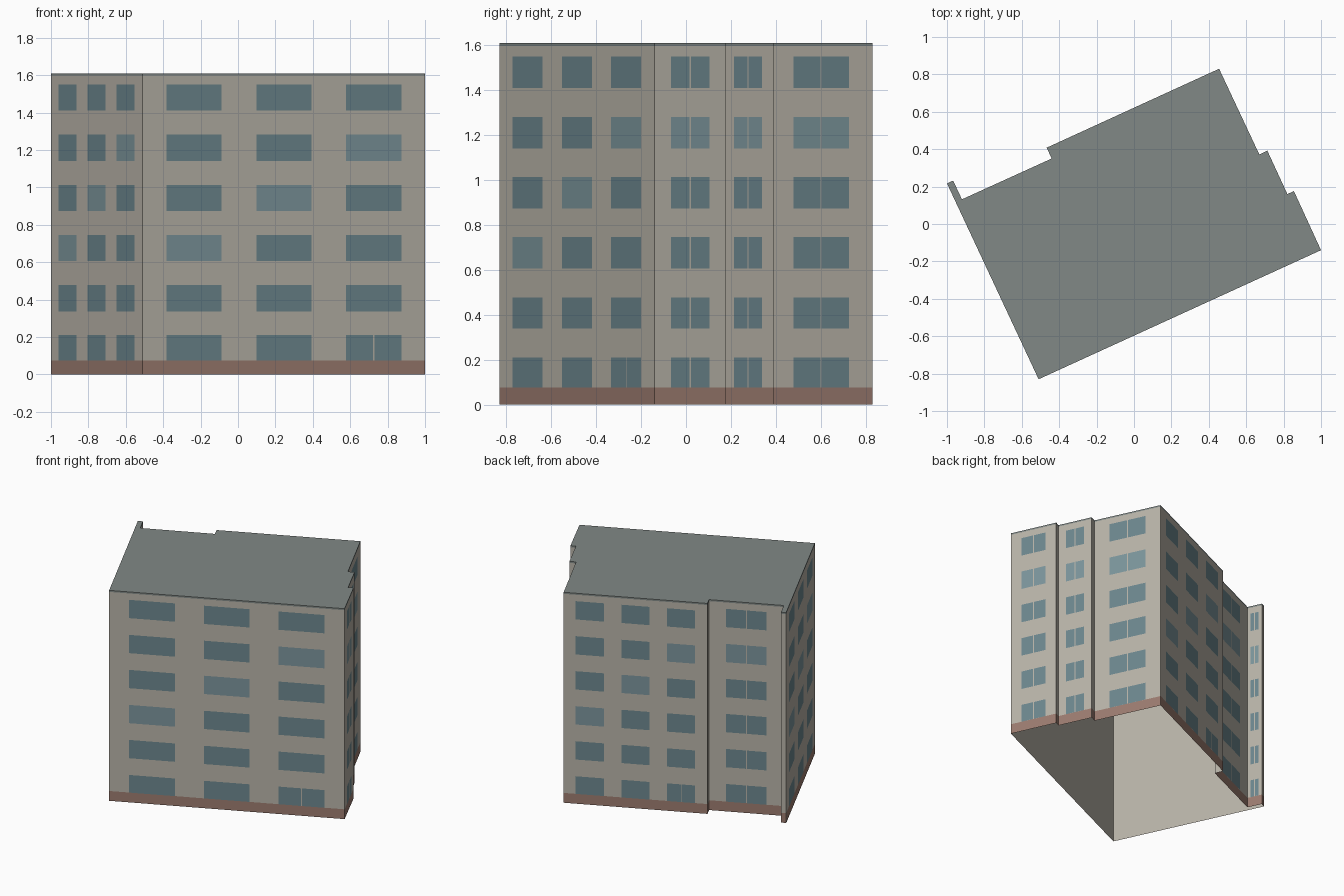
import bpy, bmesh
from mathutils import Vector

if "Cube" in bpy.data.objects:
    bpy.data.objects.remove(bpy.data.objects["Cube"])

HEIGHT, ROOF, BASE = 1.61, 0.012, 0.075
FLOORS, PITCH, SILL, HEAD = 6, 0.268, 0.07, 0.21
GAP = 0.0015      # panels sit just proud of the wall
MULLION = 0.006

# Footprint, counter-clockwise from the front left corner
PLAN = [Vector(p) for p in [
    (-0.51, -0.83), (1.0, -0.14), (0.855, 0.176), (0.82, 0.16),
    (0.713, 0.392), (0.67, 0.372), (0.455, 0.83), (-0.467, 0.408),
    (-0.44, 0.35), (-0.92, 0.132), (-0.967, 0.232), (-1.0, 0.217)]]


def material(name, rgb):
    m = bpy.data.materials.new(name)
    m.diffuse_color = (*rgb, 1)
    m.use_nodes = True
    m.node_tree.nodes["Principled BSDF"].inputs["Base Color"].default_value = m.diffuse_color
    return m


def finish(bm, name, *mats):
    me = bpy.data.meshes.new(name)
    bm.to_mesh(me)
    bm.free()
    ob = bpy.data.objects.new(name, me)
    bpy.context.collection.objects.link(ob)
    for m in mats:
        me.materials.append(m)
    return ob


def wall_panel(bm, i, u0, u1, z0, z1, off=0.0, mat=0):
    """Upright rectangle on wall i between fractions u0 and u1."""
    a, b = PLAN[i], PLAN[(i + 1) % len(PLAN)]
    d = b - a
    n = Vector((d.y, -d.x)).normalized() * off
    p, q = a + d * u0 + n, a + d * u1 + n
    f = bm.faces.new([bm.verts.new((v.x, v.y, z)) for v, z in
                      ((p, z0), (q, z0), (q, z1), (p, z1))])
    f.material_index = mat


def wall_length(i):
    return (PLAN[(i + 1) % len(PLAN)] - PLAN[i]).length


wall_mat = material("plaster", (0.48, 0.45, 0.39))
base_mat = material("plinth_brown", (0.33, 0.20, 0.16))
roof_mat = material("roof_grey", (0.22, 0.25, 0.24))
glass_mat = material("glass", (0.15, 0.24, 0.27))
pale_mat = material("pale_glass", (0.20, 0.30, 0.33))

# Outer walls, open underneath
bm = bmesh.new()
for i in range(len(PLAN)):
    wall_panel(bm, i, 0, 1, 0, HEIGHT - ROOF)
bmesh.ops.remove_doubles(bm, verts=bm.verts, dist=1e-4)
finish(bm, "walls", wall_mat)

# Brown plinth band
bm = bmesh.new()
for i in range(len(PLAN)):
    wall_panel(bm, i, 0, 1, 0, BASE, GAP / 2)
finish(bm, "plinth", base_mat)

# Flat roof slab
bm = bmesh.new()
face = bm.faces.new([bm.verts.new((p.x, p.y, HEIGHT - ROOF)) for p in PLAN])
ext = bmesh.ops.extrude_face_region(bm, geom=[face], use_keep_orig=True)
bmesh.ops.translate(bm, vec=(0, 0, ROOF),
                    verts=[g for g in ext["geom"] if isinstance(g, bmesh.types.BMVert)])
bmesh.ops.recalc_face_normals(bm, faces=bm.faces)
finish(bm, "roof", roof_mat)

# Windows: three bays on the long walls, one split window on the short ones
LONG = (0, 6, 11)
SHORT = (1, 3, 5, 8, 9)
DOORS = (0, 6)
PALE = {(0, 2), (1, 3), (2, 4)}


def window(bm, i, centre, width, floor, split, pale):
    z0, z1 = SILL + PITCH * floor, HEAD + PITCH * floor
    z0 = max(z0, BASE)
    u0, u1 = centre - width / 2, centre + width / 2
    h = min(MULLION / wall_length(i), width / 8) / 2 if split else 0
    spans = [(u0, centre - h), (centre + h, u1)] if split else [(u0, u1)]
    for s, e in spans:
        wall_panel(bm, i, s, e, z0, z1, GAP, int(pale))


bm = bmesh.new()
for floor in range(FLOORS):
    for i in LONG:
        for bay in range(3):
            window(bm, i, 0.5 + 0.318 * (bay - 1), 0.195, floor,
                   i in DOORS and bay == 2 and floor == 0, (bay, floor) in PALE)
    for i in SHORT:
        window(bm, i, 0.5, 0.54, floor, True, floor == 4)
finish(bm, "windows", glass_mat, pale_mat)
